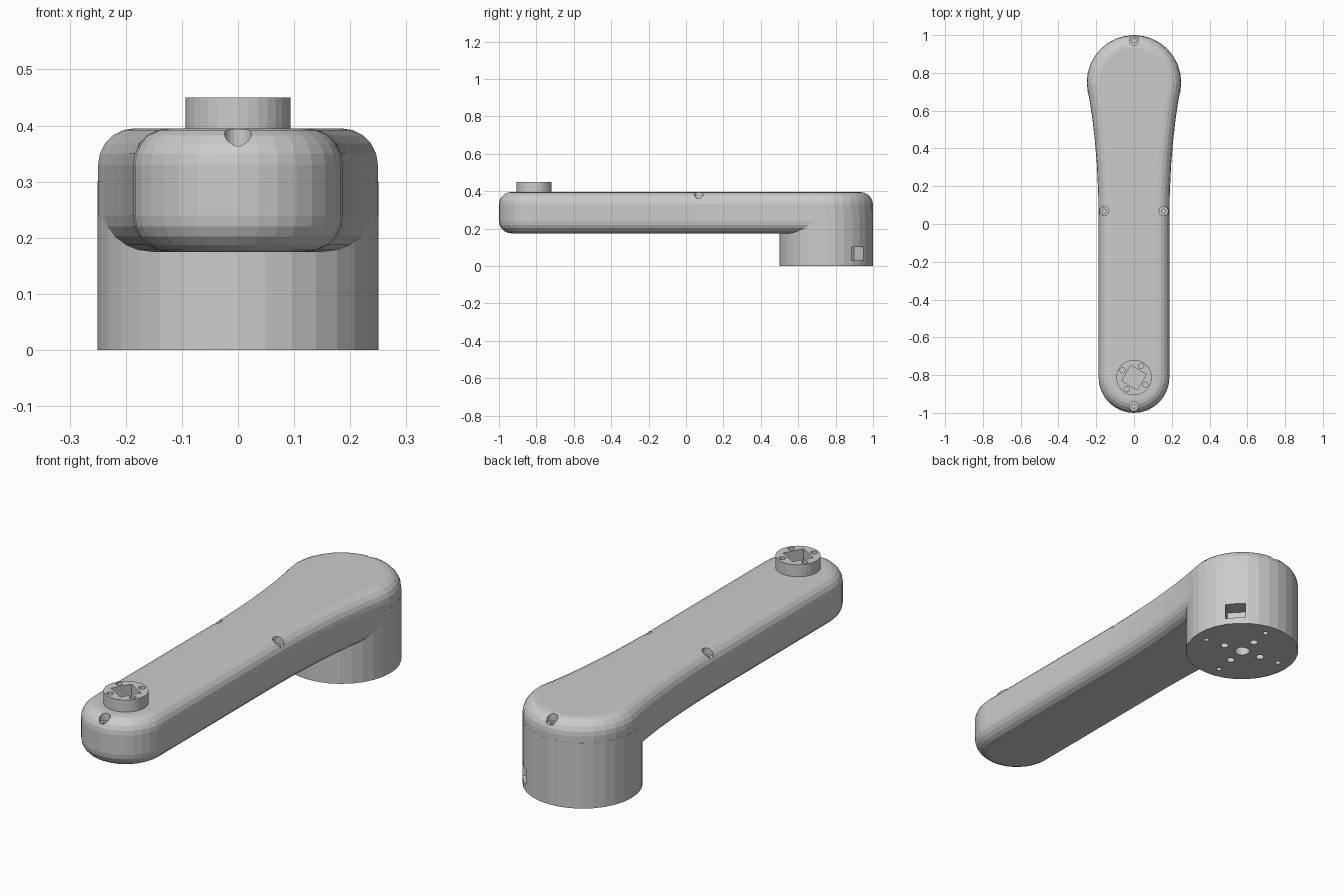
import bpy, bmesh, math
from mathutils import Vector, Matrix

if "Cube" in bpy.data.objects:
    bpy.data.objects.remove(bpy.data.objects["Cube"])

BIG_Y, SMALL_Y = 0.75, -0.813      # centres of the two round ends
Z0, Z1, FILLET = 0.175, 0.395, 0.065


def make(name, bm):
    bmesh.ops.recalc_face_normals(bm, faces=bm.faces[:])
    me = bpy.data.meshes.new(name)
    bm.to_mesh(me)
    bm.free()
    ob = bpy.data.objects.new(name, me)
    bpy.context.collection.objects.link(ob)
    return ob


def cylinder(name, x, y, r, z0, z1, n=32):
    bm = bmesh.new()
    bmesh.ops.create_cone(bm, cap_ends=True, segments=n, radius1=r, radius2=r, depth=z1 - z0,
                          matrix=Matrix.Translation((x, y, (z0 + z1) / 2)))
    return make(name, bm)


def box(name, centre, size, angle):
    bm = bmesh.new()
    m = Matrix.Translation(centre) @ Matrix.Rotation(angle, 4, 'Z') @ Matrix.Diagonal((*size, 1))
    bmesh.ops.create_cube(bm, size=1, matrix=m)
    return make(name, bm)


def cut(ob, cutter):
    mod = ob.modifiers.new("cut", 'BOOLEAN')
    mod.operation, mod.solver, mod.object = 'DIFFERENCE', 'EXACT', cutter
    bpy.context.view_layer.objects.active = ob
    bpy.ops.object.modifier_apply(modifier=mod.name)
    bpy.data.objects.remove(cutter)


def polar(r, deg):
    return r * math.cos(math.radians(deg)), r * math.sin(math.radians(deg))


# Arm outline: right half from the big end's tip to the small end's tip, then mirrored
half = []
for i in range(10):
    x, y = polar(0.2495, 90 - i * 11.5)
    half.append((x, BIG_Y + y))
half += [(0.236, 0.66), (0.222, 0.57), (0.208, 0.45), (0.197, 0.32), (0.19, 0.18), (0.187, 0.04)]
for i in range(9):
    x, y = polar(0.187, -i * 11.25)
    half.append((x, SMALL_Y + y))
outline = [Vector(p) for p in half] + [Vector((-x, y)) for x, y in half[-2:0:-1]]
N = len(outline)


def inset(d):
    pts = []
    for i, p in enumerate(outline):
        t = (outline[(i + 1) % N] - outline[i - 1]).normalized()
        pts.append(p + Vector((t.y, -t.x)) * d)
    return pts


# Arm body lofted through a rounded edge section
section = []
for i in range(6):
    a = math.radians(i * 18)
    section.append((FILLET * (1 - math.sin(a)), FILLET * (1 - math.cos(a))))
levels = [(d, Z0 + h) for d, h in section] + [(d, Z1 - h) for d, h in reversed(section)]
bm = bmesh.new()
rings = [[bm.verts.new((p.x, p.y, z)) for p in inset(d)] for d, z in levels]
for a, b in zip(rings, rings[1:]):
    for i in range(N):
        j = (i + 1) % N
        bm.faces.new((a[i], a[j], b[j], b[i]))
bm.faces.new(rings[0])
bm.faces.new(rings[-1])
arm = make("crank_arm", bm)

# Screw holes in the arm's top
for x, y in ((0, 0.97), (0.157, 0.068), (-0.157, 0.068), (0, -0.966)):
    cut(arm, cylinder("cutter", x, y, 0.024, 0.36, 0.5, 20))
    cut(arm, cylinder("cutter", x, y, 0.011, 0.3, 0.5, 12))

# Round base under the big end, with side window and bolt holes
base = cylinder("base_housing", 0, BIG_Y, 0.25, 0, 0.3, 32)
wx, wy = polar(0.235, 43)
cut(base, box("cutter", (wx, BIG_Y + wy, 0.066), (0.13, 0.09, 0.072), math.radians(43)))
cut(base, cylinder("cutter", 0, BIG_Y, 0.033, -0.1, 0.06, 24))
for k in range(4):
    for dist, r in ((0.094, 0.018), (0.19, 0.012)):
        x, y = polar(dist, 83 + 90 * k)
        cut(base, cylinder("cutter", x, BIG_Y + y, r, -0.1, 0.025, 16))

# Output boss on the small end, with square socket and four pin holes
boss = cylinder("output_boss", 0, SMALL_Y, 0.094, 0.38, 0.45, 32)
socket_floor = 0.345
for ob in (arm, boss):
    cut(ob, box("cutter", (0, SMALL_Y, socket_floor + 0.1), (0.095, 0.095, 0.2), math.radians(-30)))
for k in range(4):
    x, y = polar(0.072, 58 + 90 * k)
    cut(boss, cylinder("cutter", x, SMALL_Y + y, 0.014, 0.4, 0.6, 16))
